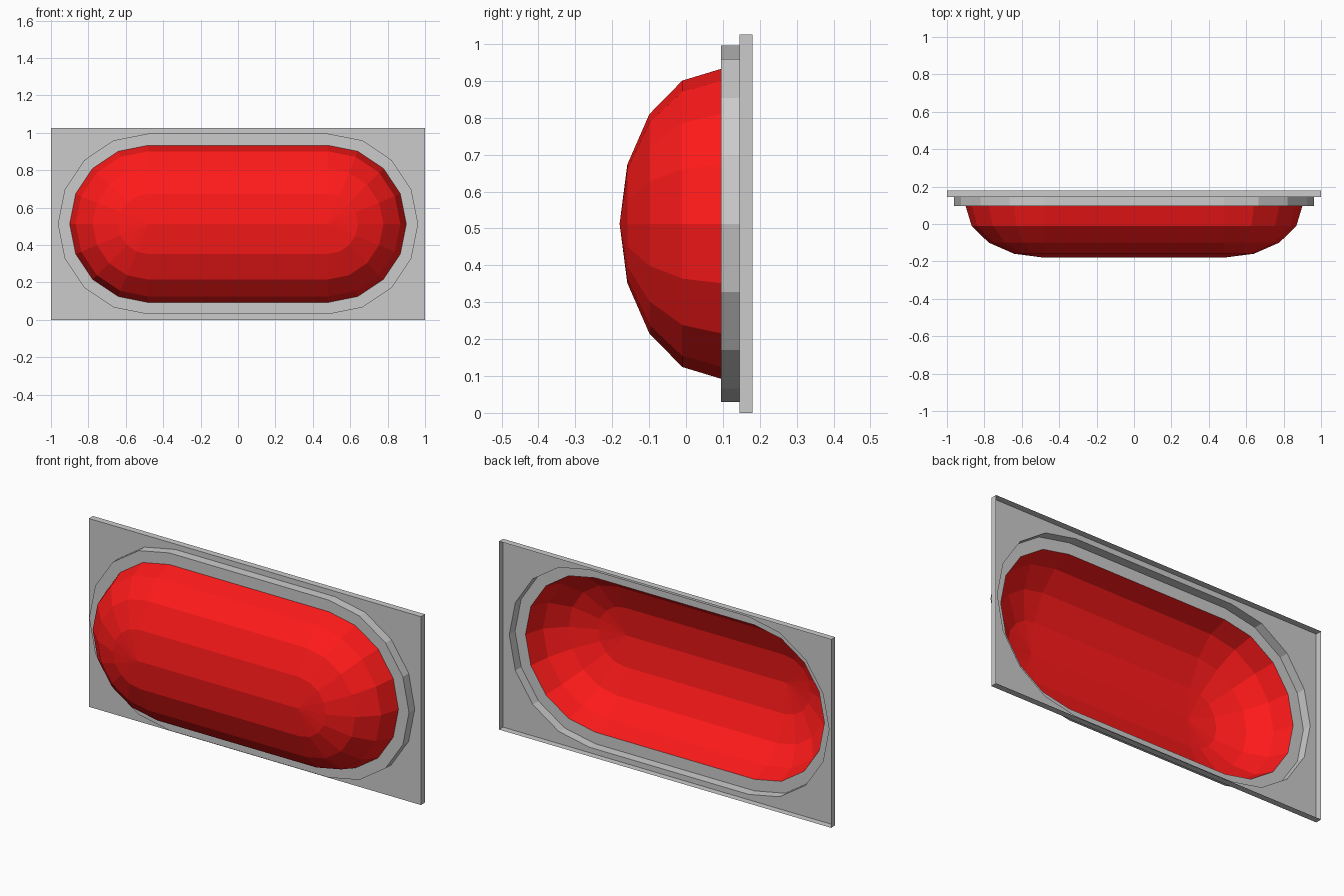
import bpy
import math

if "Cube" in bpy.data.objects:
    bpy.data.objects.remove(bpy.data.objects["Cube"])

HALF_W, HEIGHT = 1.0, 1.025      # backing sheet
CZ = HEIGHT / 2                  # centre height of the pill shape
CX = 0.48                        # centres of the rounded ends
Y_BACK, Y_SHEET, Y_STEP, Y_FRONT = 0.18, 0.145, 0.095, -0.18
R_STEP, R_DOME = 0.483, 0.42

# 18 directions round the pill: nine on each rounded end
DIRS = [(side, math.radians(start + 22.5 * k))
        for side, start in ((1, -90), (-1, 90)) for k in range(9)]


def pill(r, y):
    return [(s * CX + r * math.cos(a), y, CZ + r * math.sin(a)) for s, a in DIRS]


def rectangle(y):
    # each pill point is paired with its nearest sheet corner
    return [(s * HALF_W, y, HEIGHT if math.sin(a) > -1e-6 else 0.0) for s, a in DIRS]


def loft(name, loops, color=None):
    """Skin successive loops, merging coincident points."""
    verts, index, faces = [], {}, []

    def vid(p):
        key = tuple(round(c, 5) + 0.0 for c in p)
        if key not in index:
            index[key] = len(verts)
            verts.append(key)
        return index[key]

    for a, b in zip(loops, loops[1:]):
        n = len(a)
        for k in range(n):
            j = (k + 1) % n
            face = list(dict.fromkeys(vid(p) for p in (a[k], a[j], b[j], b[k])))
            if len(face) > 2:
                faces.append(face)
    mesh = bpy.data.meshes.new(name)
    mesh.from_pydata(verts, [], faces)
    mesh.update()
    obj = bpy.data.objects.new(name, mesh)
    bpy.context.collection.objects.link(obj)
    if color:
        mat = bpy.data.materials.new(name + "_material")
        mat.diffuse_color = color
        mat.use_nodes = True
        mat.node_tree.nodes["Principled BSDF"].inputs["Base Color"].default_value = mat.diffuse_color
        mesh.materials.append(mat)
    return obj


# Thin open-backed tray: rim, front sheet, raised step and its flat lip
loft("backing_tray", [
    rectangle(Y_BACK), rectangle(Y_SHEET),
    pill(R_STEP, Y_SHEET), pill(R_STEP, Y_STEP), pill(R_DOME, Y_STEP),
])

# Hollow faceted red dome
depth = Y_STEP - Y_FRONT
dome_loops = []
for i in range(5):
    t = math.radians(22.5 * i)
    dome_loops.append(pill(R_DOME * math.cos(t), Y_STEP - depth * math.sin(t)))
loft("red_dome", dome_loops, (1.0, 0.01, 0.01, 1.0))
